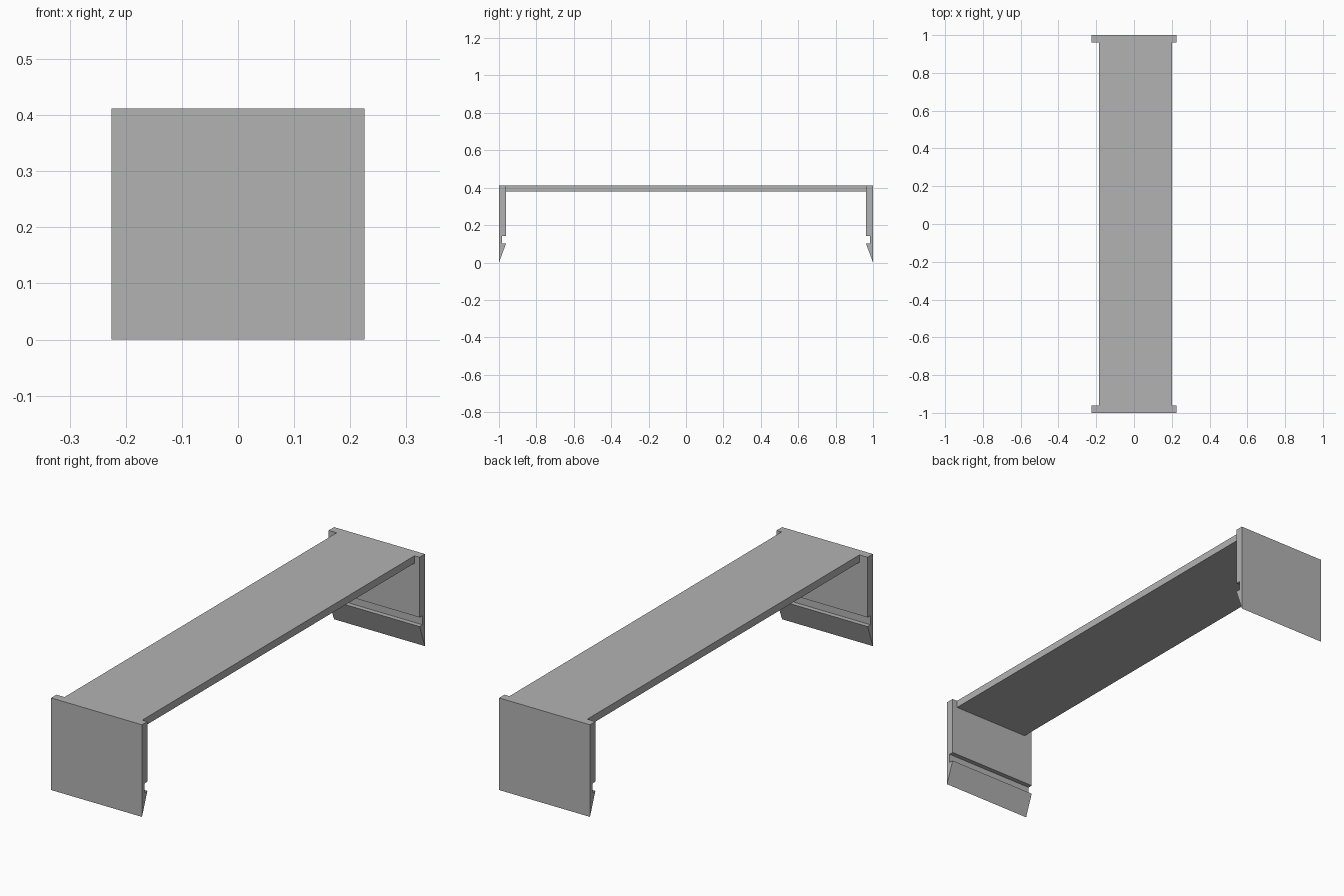
import bpy
import bmesh

cube = bpy.data.objects.get("Cube")
if cube:
    bpy.data.objects.remove(cube, do_unlink=True)

HEIGHT = 0.412       # top of the bridge
INNER = 0.962        # inner face of each leg along y

grey = bpy.data.materials.new("plain grey")
grey.use_nodes = True
colour = (0.45, 0.45, 0.45, 1)
grey.diffuse_color = colour
grey.node_tree.nodes["Principled BSDF"].inputs["Base Color"].default_value = colour


def extrude_profile(name, profile, x_min, x_max):
    """Sweep a closed (y, z) outline along x."""
    bm = bmesh.new()
    face = bm.faces.new([bm.verts.new((x_min, y, z)) for y, z in profile])
    swept = bmesh.ops.extrude_face_region(bm, geom=[face])["geom"]
    verts = [v for v in swept if isinstance(v, bmesh.types.BMVert)]
    bmesh.ops.translate(bm, verts=verts, vec=(x_max - x_min, 0, 0))
    bmesh.ops.recalc_face_normals(bm, faces=bm.faces)
    mesh = bpy.data.meshes.new(name)
    bm.to_mesh(mesh)
    bm.free()
    mesh.materials.append(grey)
    obj = bpy.data.objects.new(name, mesh)
    bpy.context.collection.objects.link(obj)
    return obj


# Top plate, slightly off centre between the legs
plate = [(-INNER, 0.379), (INNER, 0.379), (INNER, HEIGHT), (-INNER, HEIGHT)]
extrude_profile("top_plate", plate, -0.185, 0.2)

# Clip legs: flat outside, notch and tapered barb inside
leg = [(1, 0), (1, HEIGHT), (INNER, HEIGHT), (INNER, 0.143),
       (0.983, 0.143), (0.983, 0.102), (INNER, 0.102)]
for name, side in (("front_leg", -1), ("back_leg", 1)):
    extrude_profile(name, [(side * y, z) for y, z in leg], -0.225, 0.225)
